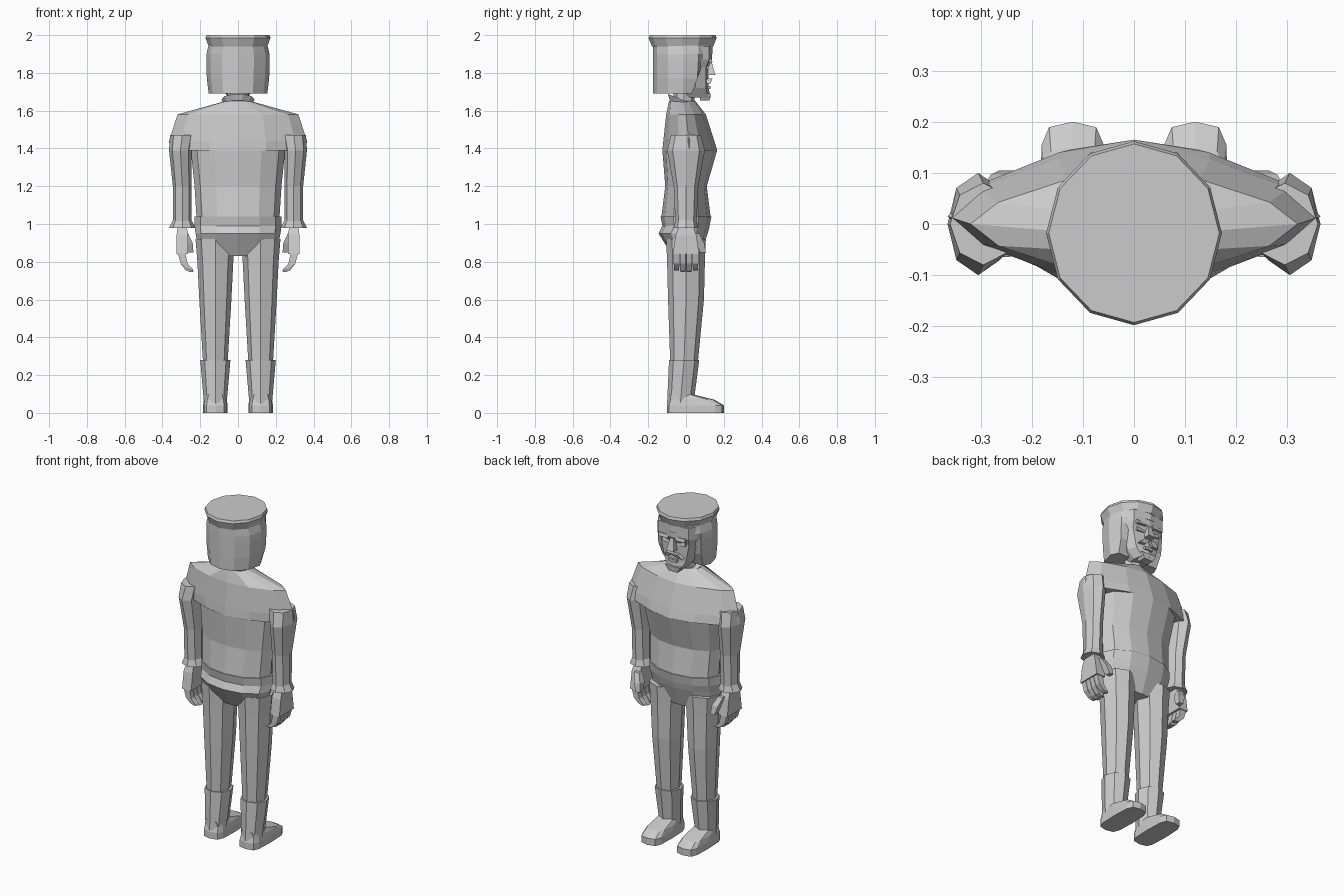
import bpy, bmesh, math

cube = bpy.data.objects.get("Cube")
if cube:
    bpy.data.objects.remove(cube, do_unlink=True)

tone = (0.6, 0.6, 0.6, 1)
grey = bpy.data.materials.new("plain grey")
grey.use_nodes = True
grey.diffuse_color = tone
grey.node_tree.nodes["Principled BSDF"].inputs["Base Color"].default_value = tone

# Landmark heights shared by neighbouring parts
waist, armpit, shoulder, collar_base = 1.04, 1.39, 1.58, 1.65
wrist, boot_top, cap_base = 0.98, 0.28, 1.94
leg_x, arm_x = 0.12, 0.295


def signed_power(value, power):
    return math.copysign(abs(value) ** power, value)


def ring(z, width, depth, x=0, y=0, sides=12, power=1, front=1):
    """Oval ring of half-width and half-depth; power squares or pinches it, front cuts it flat."""
    points = []
    turn = math.pi / sides if sides == 4 else 0
    for i in range(sides):
        angle = turn + math.tau * i / sides
        px = x + width * signed_power(math.cos(angle), power)
        py = y + depth * signed_power(math.sin(angle), power)
        points.append((px, min(py, front), z))
    return points


def loft(name, rings, mirror=False, slope=0):
    """Skin a stack of rings, cap both ends, and optionally repeat on the other side."""
    bm = bmesh.new()
    loops = [[bm.verts.new((x, y, z - slope * y)) for x, y, z in points] for points in rings]
    for lower, upper in zip(loops, loops[1:]):
        for i in range(len(lower)):
            bm.faces.new((lower[i - 1], lower[i], upper[i], upper[i - 1]))
    bm.faces.new(loops[0])
    bm.faces.new(loops[-1])
    bmesh.ops.recalc_face_normals(bm, faces=bm.faces)
    mesh = bpy.data.meshes.new(name)
    bm.to_mesh(mesh)
    bm.free()
    mesh.materials.append(grey)
    part = bpy.data.objects.new(name, mesh)
    bpy.context.collection.objects.link(part)
    if mirror:
        part.modifiers.new("Mirror", 'MIRROR').use_mirror_merge = False


def block(name, stations, mirror=True):
    """Four-sided tapering block through stations of height, width, depth, x and y."""
    # A square's corners sit at half power zero, so width and depth are its real half sizes
    loft(name, [ring(*station, sides=4, power=0) for station in stations], mirror)


# Jacket: body, square shoulders and slope up to the neck
loft("jacket", [
    ring(waist, width=.22, depth=.13),
    ring(1.2, width=.23, depth=.11),
    ring(armpit, width=.25, depth=.145, y=.02),
    ring(armpit, width=.36, depth=.145, y=.02, power=1.3),
    ring(1.44, width=.365, depth=.135, y=.015, power=1.3),
    ring(shoulder, width=.32, depth=.105, power=1.3),
    ring(collar_base, width=.07, depth=.07, y=-.02),
])

# Trousers: hips with a belt ridge and seat, then the legs
loft("hips", [
    ring(waist, width=.23, depth=.135),
    ring(waist - .05, width=.23, depth=.125),
    ring(.95, width=.225, depth=.13, y=-.015),
    ring(.83, width=.2, depth=.07),
])
loft("legs", [
    ring(.92, width=.105, depth=.105, x=leg_x, sides=8),
    ring(.8, width=.095, depth=.1, x=leg_x, sides=8),
    ring(.6, width=.085, depth=.095, x=leg_x, sides=8),
    ring(boot_top, width=.066, depth=.074, x=leg_x, y=-.01, sides=8),
], mirror=True)

# Boots: shaft and low shoe
loft("boot_shafts", [
    ring(boot_top, width=.08, depth=.08, x=leg_x, y=-.01, sides=8),
    ring(.05, width=.06, depth=.07, x=leg_x, y=-.03, sides=8),
], mirror=True)
loft("shoes", [
    ring(0, width=.065, depth=.15, x=leg_x, y=.05, power=.5),
    ring(.04, width=.065, depth=.15, x=leg_x, y=.05, power=.5),
    ring(.07, width=.06, depth=.12, x=leg_x, y=.03, power=.5),
    ring(.1, width=.05, depth=.06, x=leg_x, y=-.03, power=.5),
], mirror=True)

# Sleeves and flared cuffs
loft("sleeves", [
    ring(1.47, width=.065, depth=.08, x=arm_x, sides=8),
    ring(armpit, width=.06, depth=.1, x=.305, sides=8),
    ring(1.2, width=.05, depth=.065, x=arm_x, sides=8),
    ring(wrist, width=.05, depth=.055, x=arm_x, sides=8),
], mirror=True)
loft("cuffs", [
    ring(wrist + .04, width=.05, depth=.055, x=arm_x, sides=8),
    ring(wrist, width=.07, depth=.065, x=arm_x, sides=8),
], mirror=True)

# Hands: palm, four curled fingers and a thumb
block("palms", [(wrist, .025, .04, arm_x, 0), (.94, .03, .055, arm_x, 0),
                (.84, .03, .07, arm_x, 0)])
for finger, reach in enumerate(("short", "long", "long", "short")):
    y = .05 - finger / 30
    tip = .745 if reach == "long" else .755
    block("fingers_" + str(finger + 1), [
        (.85, .02, .015, .3, y), (.79, .018, .015, .285, y),
        (tip + .01, .017, .014, .26, y), (tip, .01, .012, .245, y)])
block("thumbs", [(.95, .016, .016, .28, .055), (.9, .02, .022, .26, .075),
                 (.85, .014, .015, .25, .09)])

# Neck and collar sloping down to the front
loft("neck", [ring(z, width=.055, depth=.055, y=-.01, sides=8) for z in (1.6, 1.72)])
loft("collar", [
    ring(1.62, width=.07, depth=.07, y=-.02, sides=10),
    ring(collar_base, width=.088, depth=.08, y=-.02, sides=10),
], slope=.4)

# Hair: one oval cut back further and further towards the jaw
loft("hair", [ring(z, width, depth=.16, y=-.015, front=front) for z, width, front in (
    (1.69, .155, .03), (1.77, .165, .06), (1.86, .168, .09),
    (1.9, .167, .14), (cap_base + .01, .155, .14))])

# Face: tapers to the chin and ends in a brow
loft("face", [ring(z, width, depth=.07, y=y, sides=8, power=.7) for z, width, y in (
    (1.67, .05, .06), (1.72, .09, .05), (1.83, .12, .05),
    (1.87, .13, .068), (cap_base, .13, .068))])
block("chin", [(1.655, .03, .025, 0, .1), (1.69, .05, .03, 0, .1)], mirror=False)
block("nose", [(1.86, .012, .01, 0, .125), (1.79, .024, .03, 0, .125)], mirror=False)
block("eyes", [(1.845, .025, .01, .05, .105), (1.82, .025, .015, .05, .105)])
block("brows", [(1.875, .035, .01, .055, .125), (1.855, .03, .015, .055, .125)])
block("moustache", [(1.77, .02, .015, .02, .125), (1.745, .02, .015, .045, .115)])
block("lower_lip", [(1.73, .03, .01, 0, .12), (1.715, .025, .01, 0, .12)], mirror=False)

# Cap: short band flaring to a flat crown
loft("cap", [ring(z, width=.172 * scale, depth=.18 * scale, y=-.018) for z, scale in (
    (cap_base, .9), (1.985, 1), (2, .97))])
